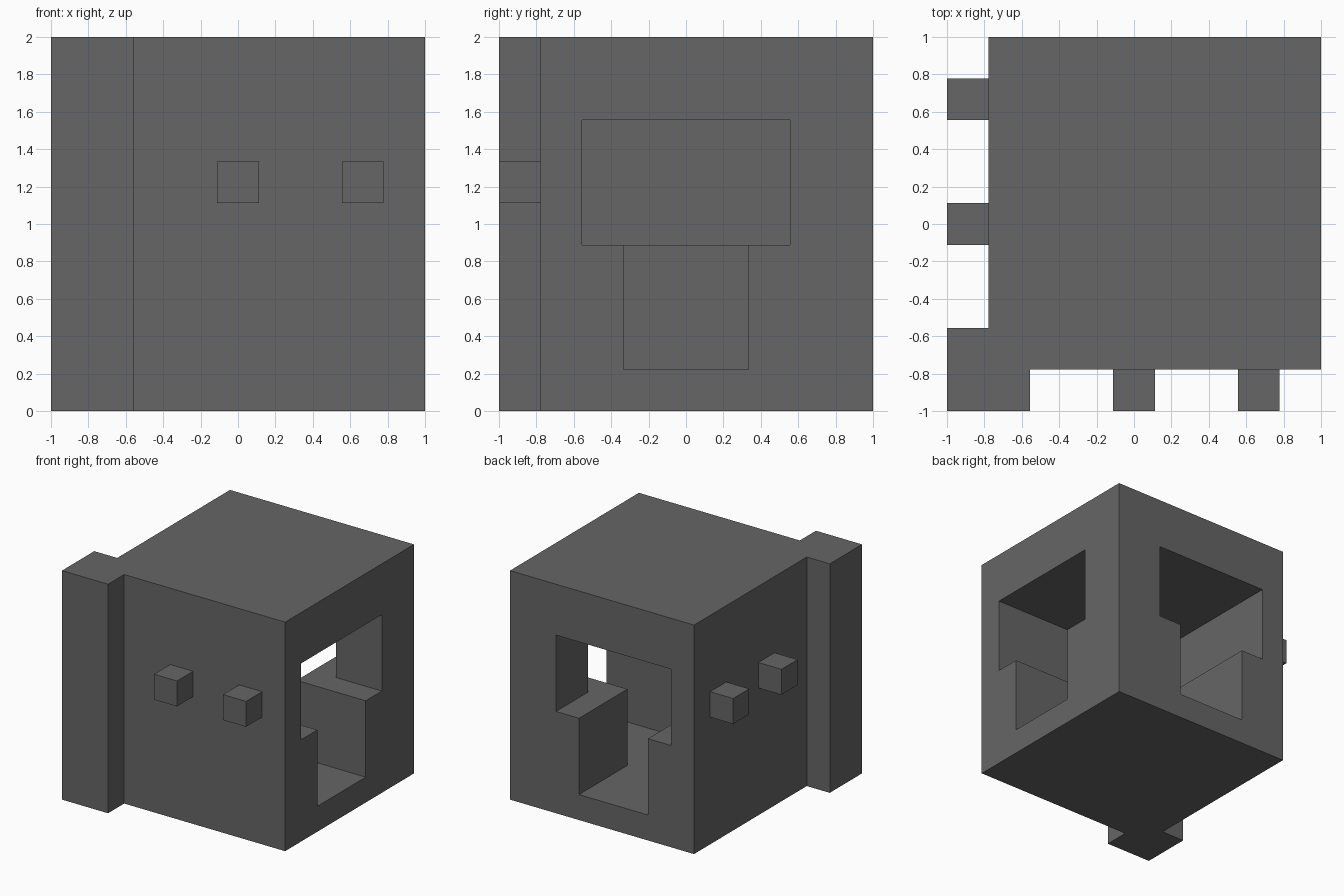
import bpy
import bmesh

cube = bpy.data.objects.get("Cube")
if cube:
    bpy.data.objects.remove(cube, do_unlink=True)

U = 2 / 9  # grid step of the design

# Single dark grey finish
grey = bpy.data.materials.new("dark_grey")
colour = (0.133, 0.133, 0.133, 1)
grey.diffuse_color = colour
grey.use_nodes = True
grey.node_tree.nodes["Principled BSDF"].inputs["Base Color"].default_value = colour


def prism(name, outline, z0, z1):
    """Extrude a flat outline from z0 up to z1."""
    bm = bmesh.new()
    base = bm.faces.new([bm.verts.new((x, y, z0)) for x, y in outline])
    top = bmesh.ops.extrude_face_region(bm, geom=[base])["geom"]
    verts = [g for g in top if isinstance(g, bmesh.types.BMVert)]
    bmesh.ops.translate(bm, verts=verts, vec=(0, 0, z1 - z0))
    bmesh.ops.recalc_face_normals(bm, faces=bm.faces[:])
    mesh = bpy.data.meshes.new(name)
    bm.to_mesh(mesh)
    bm.free()
    mesh.materials.append(grey)
    obj = bpy.data.objects.new(name, mesh)
    bpy.context.collection.objects.link(obj)
    return obj


def box(name, x0, x1, y0, y1, z0, z1):
    return prism(name, [(x0, y0), (x1, y0), (x1, y1), (x0, y1)], z0, z1)


def corner_passage(name, w, z0, z1):
    """L-shaped passage of half width w, open at +x and +y."""
    e = 1.2
    outline = [(-w, -w), (e, -w), (e, w), (w, w), (w, e), (-w, e)]
    return prism(name, outline, z0, z1)


# Block with a corner post
a, p = -3.5 * U, -2.5 * U
body = prism("body", [(-1, -1), (p, -1), (p, a), (1, a), (1, 1),
                      (a, 1), (a, p), (-1, p)], 0, 2)

# T-shaped passages: wide upper part, narrow lower part
cutters = [corner_passage("upper_passage_cutter", 2.5 * U, 4 * U, 7 * U),
           corner_passage("lower_passage_cutter", 1.5 * U, U, 5 * U)]
bpy.context.view_layer.objects.active = body
for cutter in cutters:
    cutter.hide_render = True
    mod = body.modifiers.new("passage", "BOOLEAN")
    mod.operation = "DIFFERENCE"
    mod.solver = "EXACT"
    mod.object = cutter
    bpy.ops.object.modifier_apply(modifier=mod.name)
    bpy.data.objects.remove(cutter, do_unlink=True)

# Studs on the front and right walls
for i, s in enumerate((-0.5 * U, 2.5 * U), 1):
    box(f"front_stud_{i}", s, s + U, -1, a, 5 * U, 6 * U)
    box(f"right_stud_{i}", -1, a, s, s + U, 5 * U, 6 * U)
